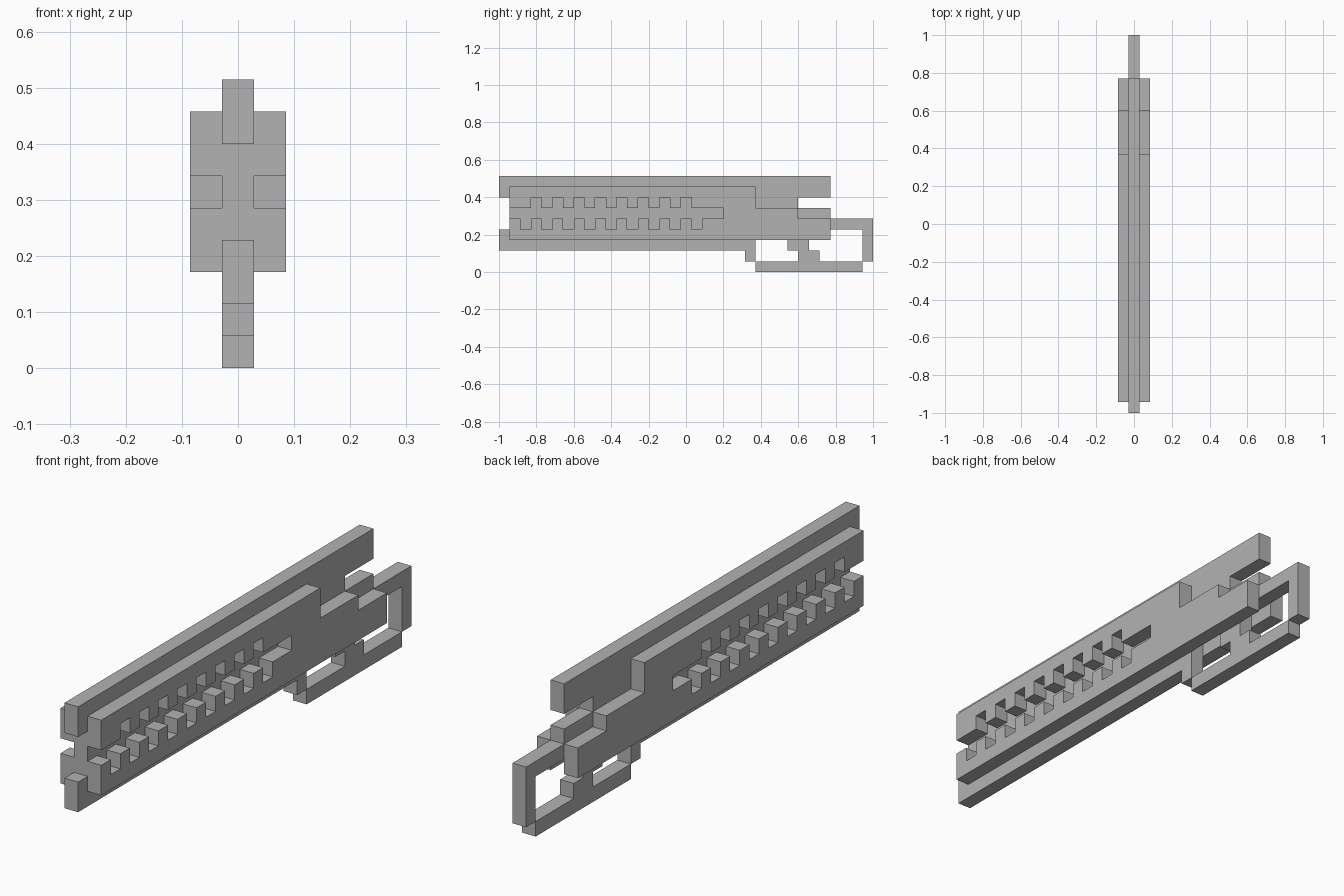
import bpy, bmesh

if "Cube" in bpy.data.objects:
    bpy.data.objects.remove(bpy.data.objects["Cube"], do_unlink=True)

U = 2 / 35  # block size: the model is 35 blocks long

grey = bpy.data.materials.new("plain grey")
grey.use_nodes = True
colour = (0.45, 0.45, 0.45, 1)
grey.diffuse_color = colour
grey.node_tree.nodes["Principled BSDF"].inputs["Base Color"].default_value = colour


def slab(name, profile, x0, x1):
    """Extrude a side profile, in (y, z) blocks, from x0 to x1."""
    bm = bmesh.new()
    verts = [bm.verts.new((x0 * U, y * U - 1, z * U)) for y, z in profile]
    face = bm.faces.new(verts)
    ext = bmesh.ops.extrude_face_region(bm, geom=[face], use_keep_orig=True)
    moved = [g for g in ext["geom"] if isinstance(g, bmesh.types.BMVert)]
    bmesh.ops.translate(bm, verts=moved, vec=((x1 - x0) * U, 0, 0))
    bmesh.ops.recalc_face_normals(bm, faces=bm.faces)
    mesh = bpy.data.meshes.new(name)
    bm.to_mesh(mesh)
    bm.free()
    mesh.materials.append(grey)
    obj = bpy.data.objects.new(name, mesh)
    bpy.context.collection.objects.link(obj)
    return obj


# Central frame: top rail, lower rail, rear notch, guard post and rear grip loop
slab("core_frame", [
    (0, 2), (23, 2), (23, 1), (24, 1), (24, 4), (34, 4), (34, 1), (35, 1),
    (35, 5), (31, 5), (31, 6), (28, 6), (28, 7), (31, 7), (31, 9), (0, 9),
    (0, 7), (1, 7), (1, 4), (0, 4)], -0.5, 0.5)

# Stepped trigger hanging inside the loop
slab("trigger", [(27, 4), (27, 2), (28, 2), (28, 1), (30, 1), (30, 2),
                 (29, 2), (29, 4)], -0.5, 0.5)

# Bottom bar of the loop
slab("guard_bar", [(24, 0), (34, 0), (34, 1), (24, 1)], -0.5, 0.5)

# Side plates with a toothed slot, open at the front
plate = [(1, 3), (31, 3), (31, 5), (28, 5), (28, 6), (24, 6), (24, 8), (1, 8), (1, 6)]
for y in range(3, 18, 2):          # upper notches, front to back
    plate += [(y, 6), (y, 7), (y + 1, 7), (y + 1, 6)]
plate += [(21, 6), (21, 5)]
for y in range(18, 1, -2):         # lower notches, back to front
    plate += [(y + 1, 5), (y + 1, 4), (y, 4), (y, 5)]
plate += [(1, 5)]
for side, s in (("left", 1), ("right", -1)):
    slab(side + "_side_plate", plate, s * 0.5, s * 1.5)
